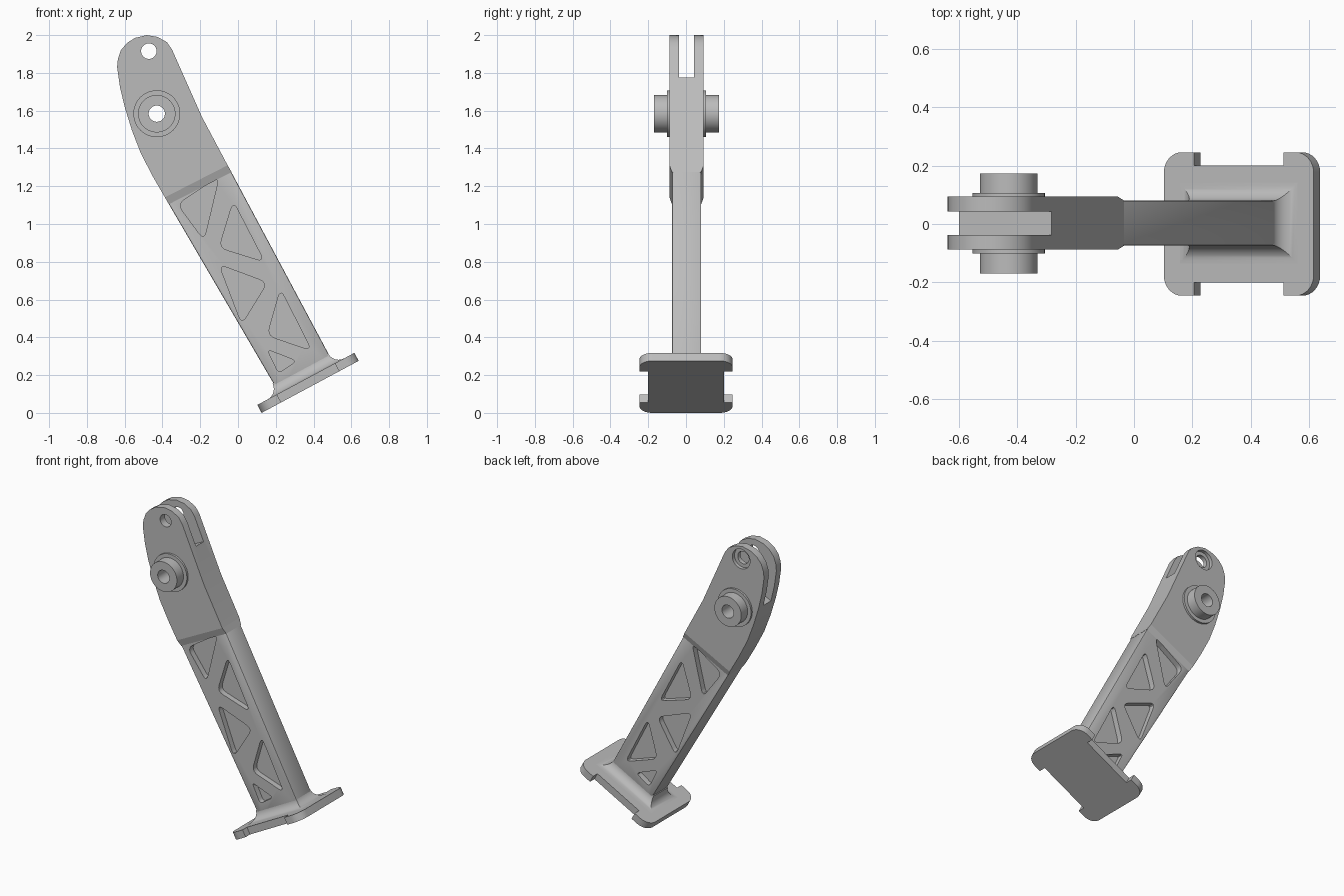
import bpy, bmesh, math
from mathutils import Vector

if "Cube" in bpy.data.objects:
    bpy.data.objects.remove(bpy.data.objects["Cube"], do_unlink=True)

grey = bpy.data.materials.new("plain grey")
grey.use_nodes = True
grey.diffuse_color = (0.5, 0.5, 0.5, 1)
grey.node_tree.nodes["Principled BSDF"].inputs["Base Color"].default_value = (0.5, 0.5, 0.5, 1)

MID = 0.003                      # depth centre of the arm
TILT = math.radians(28.2)
C, S = math.cos(TILT), math.sin(TILT)
HALF_U, HALF_V, THICK = 0.2915, 0.246, 0.048


def loft(name, rings):
    """Closed solid through a list of equal-length point rings."""
    bm = bmesh.new()
    loops = [[bm.verts.new(p) for p in ring] for ring in rings]
    for a, b in zip(loops, loops[1:]):
        for i in range(len(a)):
            j = (i + 1) % len(a)
            bm.faces.new((a[i], a[j], b[j], b[i]))
    bm.faces.new(loops[0])
    bm.faces.new(loops[-1])
    bmesh.ops.recalc_face_normals(bm, faces=bm.faces)
    me = bpy.data.meshes.new(name)
    bm.to_mesh(me)
    bm.free()
    me.materials.append(grey)
    ob = bpy.data.objects.new(name, me)
    bpy.context.collection.objects.link(ob)
    return ob


def prism(name, outline, y0, y1):
    return loft(name, [[(x, y, z) for x, z in outline] for y in (y0, y1)])


def disc(name, centre, r, y0, y1, n=48):
    pts = [(centre[0] + r * math.cos(2 * math.pi * i / n),
            centre[1] + r * math.sin(2 * math.pi * i / n)) for i in range(n)]
    return prism(name, pts, y0, y1)


def apply_modifier(ob, mod):
    bpy.context.view_layer.objects.active = ob
    with bpy.context.temp_override(object=ob, active_object=ob):
        bpy.ops.object.modifier_apply(modifier=mod.name)


def cut(ob, cutter):
    cutter.hide_render = True
    mod = ob.modifiers.new("cut", "BOOLEAN")
    mod.operation, mod.solver, mod.object = "DIFFERENCE", "EXACT", cutter
    apply_modifier(ob, mod)
    bpy.data.objects.remove(cutter, do_unlink=True)


def rounded(corners, d, steps=5):
    """Polygon with each corner replaced by a small curve."""
    out = []
    pts = [Vector(p) for p in corners]
    for i, p in enumerate(pts):
        a = p + (pts[i - 1] - p).normalized() * d
        b = p + (pts[(i + 1) % len(pts)] - p).normalized() * d
        for k in range(steps + 1):
            t = k / steps
            out.append(a * (1 - t) ** 2 + p * 2 * t * (1 - t) + b * t * t)
    return out


def foot(u, v, n):
    """Tilted base frame to world."""
    return (0.125 + (HALF_U + u) * C - n * S, v, (HALF_U + u) * S + n * C)


# Base plate: rounded corners and a notch on each side
quarter = [(0.174, 0.2), (0.174, HALF_V)]
for k in range(9):
    a = math.radians(90 - k * 90 / 8)
    quarter.append((HALF_U - 0.07 + 0.07 * math.cos(a), HALF_V - 0.07 + 0.07 * math.sin(a)))
plate = (quarter + [(u, -v) for u, v in reversed(quarter)]
         + [(-u, -v) for u, v in quarter] + [(-u, v) for u, v in reversed(quarter)])
base_plate = loft("base_plate", [[foot(u, v, n) for u, v in plate] for n in (0, THICK)])

# Concave flare joining arm and plate
R = 0.062
rings = []
for k in range(11):
    t = math.radians(k * 9)
    off, h = R * (1 - math.cos(t)), R * (1 - math.sin(t))
    u, v = 0.1675 + off, 0.0765 + off
    rings.append([foot(a * u, MID + b * v, THICK + h)
                  for a, b in ((1, 1), (-1, 1), (-1, -1), (1, -1))])
base_flare = loft("base_flare", rings)

# Arm beam
left, right = Vector((-0.372, 1.115)), Vector((-0.04, 1.285))
up = Vector((-0.5, 0.866))
arm = prism("arm", [left + up * 0.02, right + up * 0.02, (0.515, 0.245), (0.226, 0.091)],
            MID - 0.0775, MID + 0.0775)
bevel = arm.modifiers.new("edges", "BEVEL")
bevel.width, bevel.segments = 0.007, 2
apply_modifier(arm, bevel)

# Triangular lightening pockets on both faces
pockets = [
    ((-0.32, 1.105), (-0.10, 1.25), (-0.18, 0.915)),
    ((-0.10, 0.875), (-0.025, 1.12), (0.14, 0.80)),
    ((-0.10, 0.785), (0.155, 0.69), (0.02, 0.47)),
    ((0.155, 0.41), (0.225, 0.655), (0.39, 0.33)),
    ((0.155, 0.335), (0.31, 0.275), (0.215, 0.21)),
]
for i, tri in enumerate(pockets):
    shape = rounded(tri, 0.027 if i == 4 else 0.045)
    for side in (-1, 1):
        cut(arm, prism("pocket_cutter", shape, MID + side * 0.04, MID + side * 0.2))

# Head with rounded top
top_l, top_r = left + up * 0.03, right + up * 0.03
outline = [top_l, (-0.45, 1.25), (-0.515, 1.375), (-0.562, 1.497), (-0.60, 1.62),
           (-0.625, 1.725), (-0.64, 1.83), (-0.636, 1.873), (-0.62, 1.92),
           (-0.588, 1.958), (-0.546, 1.985), (-0.483, 2.0), (-0.425, 1.99),
           (-0.377, 1.963), (-0.35, 1.925), (-0.19, 1.565), top_r]
head = prism("head", outline, MID - 0.0905, MID + 0.0905)

# Sloped step from head down to the thinner arm
low_l, low_r = left - up * 0.012, right - up * 0.012
step = []
for l, r, h in ((top_l, top_r, 0.0905), (low_l, low_r, 0.0775)):
    step.append([(p.x, MID + s * h, p.y) for p, s in ((l, -1), (r, -1), (r, 1), (l, 1))])
head_step = loft("head_step", step)

# Fork slot, cross hole and counterbore
floor_l, floor_r = Vector((-0.60, 1.62)), Vector((-0.285, 1.775))
along = (floor_r - floor_l).normalized()
lift = Vector((-along.y, along.x)) * 0.6
a, b = floor_l - along * 0.2, floor_r + along * 0.2
cut(head, prism("slot_cutter", [a, b, b + lift, a + lift], MID - 0.04, MID + 0.04))
eye, pivot = (-0.472, 1.915), (-0.43, 1.584)
cut(head, disc("hole_cutter", eye, 0.041, -0.3, 0.3))
cut(head, disc("counterbore_cutter", eye, 0.065, MID + 0.068, 0.3))

# Pivot boss and its collars, bored through
pivot_boss = disc("pivot_boss", pivot, 0.099, -0.17, 0.174)
collars = [disc(n, pivot, 0.124, MID + s * 0.07, MID + s * 0.104)
           for n, s in (("front_collar", -1), ("back_collar", 1))]
for ob in [head, pivot_boss] + collars:
    cut(ob, disc("bore_cutter", pivot, 0.043, -0.3, 0.3))

# Smooth the curved walls, keep edges sharp
bpy.ops.object.select_all(action="DESELECT")
for ob in [base_plate, base_flare, arm, head, head_step, pivot_boss] + collars:
    ob.select_set(True)
    bpy.context.view_layer.objects.active = ob
bpy.ops.object.shade_smooth_by_angle(angle=math.radians(30))
